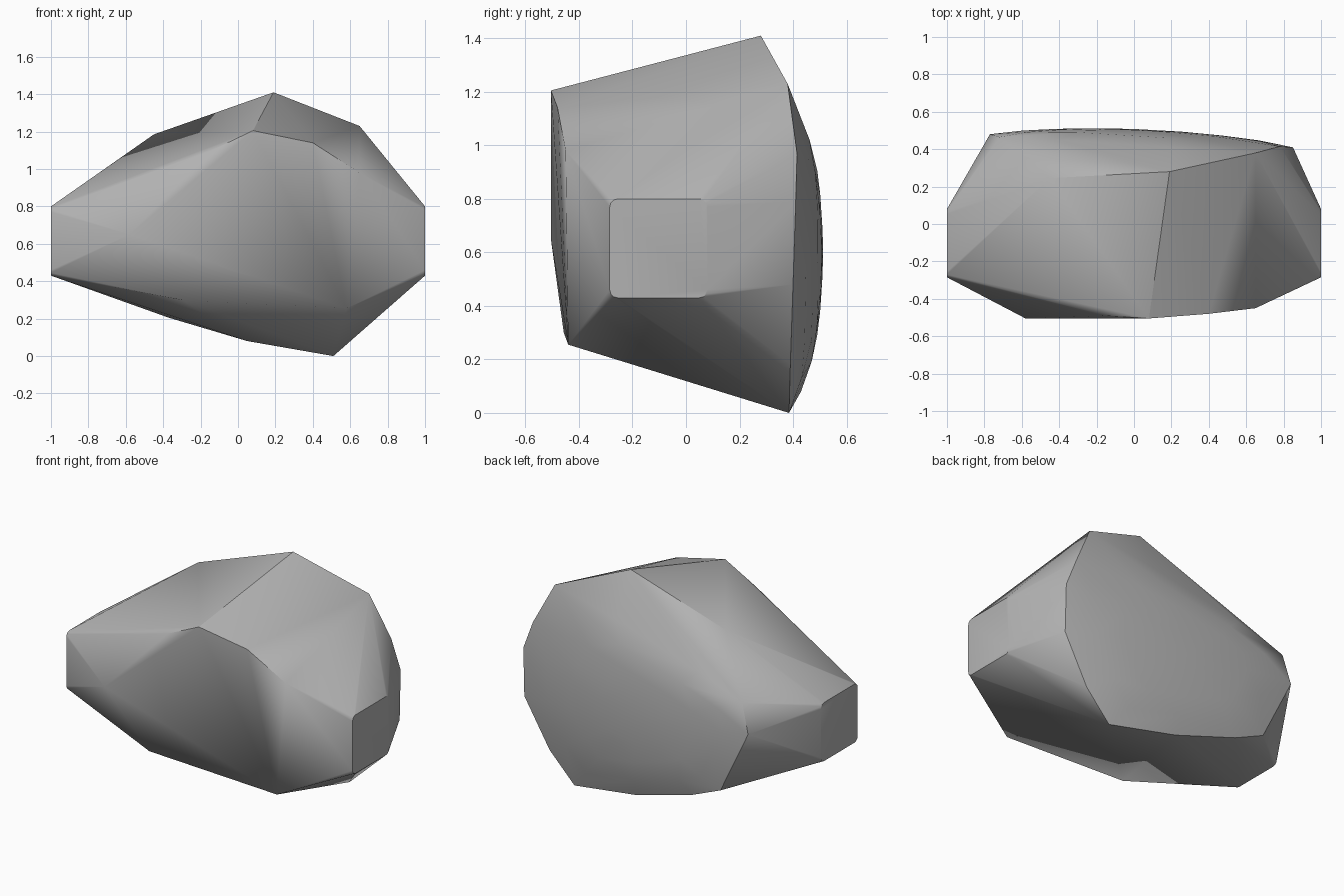
import bpy, bmesh, math

default = bpy.data.objects.get("Cube")
if default:
    bpy.data.objects.remove(default, do_unlink=True)

stone = bpy.data.materials.new("stone grey")
stone.use_nodes = True
GREY = (0.45, 0.45, 0.45, 1)
stone.diffuse_color = GREY
stone.node_tree.nodes["Principled BSDF"].inputs["Base Color"].default_value = GREY


def cap(x, y0=-0.285, y1=0.08, z0=0.43, z1=0.8, r=0.03):
    """Rounded rectangle closing one end."""
    pts = []
    for cy, cz, start in ((y1 - r, z1 - r, 0), (y0 + r, z1 - r, 90),
                          (y0 + r, z0 + r, 180), (y1 - r, z0 + r, 270)):
        for step in (0, 30, 60, 90):
            a = math.radians(start + step)
            pts.append((x, cy + r * math.cos(a), cz + r * math.sin(a)))
    return pts


def dome(x, z):
    """Depth of the gently bulging back."""
    return 0.512 - 0.08 * (x + 0.22) ** 2 - 0.22 * (z - 0.6) ** 2


# Crest and front edge
crest = [(0.19, 0.28, 1.41), (-0.45, 0.245, 1.185), (0.65, 0.38, 1.23)]
front = [(0.08, -0.505, 1.205), (0.4, -0.48, 1.14), (0.65, -0.45, 0.98),
         (-0.15, -0.49, 1.095), (-0.58, -0.505, 0.65),
         (-0.3, -0.457, 0.3), (0.58, -0.44, 0.255)]

# Rim of the back
rim = [(0.85, 0.41, 0.79), (0.85, 0.4, 0.48), (0.68, 0.39, 0.18),
       (0.51, 0.385, 0), (0.05, 0.43, 0.08), (-0.37, 0.46, 0.205),
       (-0.57, 0.47, 0.29), (-0.67, 0.475, 0.5), (-0.77, 0.48, 0.7),
       (-0.72, 0.465, 0.88), (-0.4, 0.45, 0.99), (0.2, 0.41, 1.14),
       (0.78, 0.415, 0.97)]

# Inner rings that round the back
bulge = [(0, dome(0, 0.6), 0.6)]
for scale in (0.3, 0.55, 0.78):
    for x, _, z in rim + crest[2:]:
        px, pz = x * scale, 0.6 + (z - 0.6) * scale
        bulge.append((px, dome(px, pz), pz))

bm = bmesh.new()
for p in crest + front + rim + bulge + cap(1) + cap(-1):
    bm.verts.new(p)
hull = bmesh.ops.convex_hull(bm, input=bm.verts)
loose = {v for v in hull["geom_interior"] + hull["geom_unused"]
         if isinstance(v, bmesh.types.BMVert)}
bmesh.ops.delete(bm, geom=list(loose), context="VERTS")
bmesh.ops.dissolve_limit(bm, angle_limit=math.radians(0.5),
                         verts=bm.verts, edges=bm.edges)
bmesh.ops.recalc_face_normals(bm, faces=bm.faces)

mesh = bpy.data.meshes.new("boulder")
bm.to_mesh(mesh)
bm.free()
mesh.materials.append(stone)
boulder = bpy.data.objects.new("boulder", mesh)
bpy.context.collection.objects.link(boulder)

# Smooth shading with the hard creases kept
bpy.ops.object.select_all(action="DESELECT")
boulder.select_set(True)
bpy.context.view_layer.objects.active = boulder
bpy.ops.object.shade_smooth_by_angle(angle=math.radians(30))
